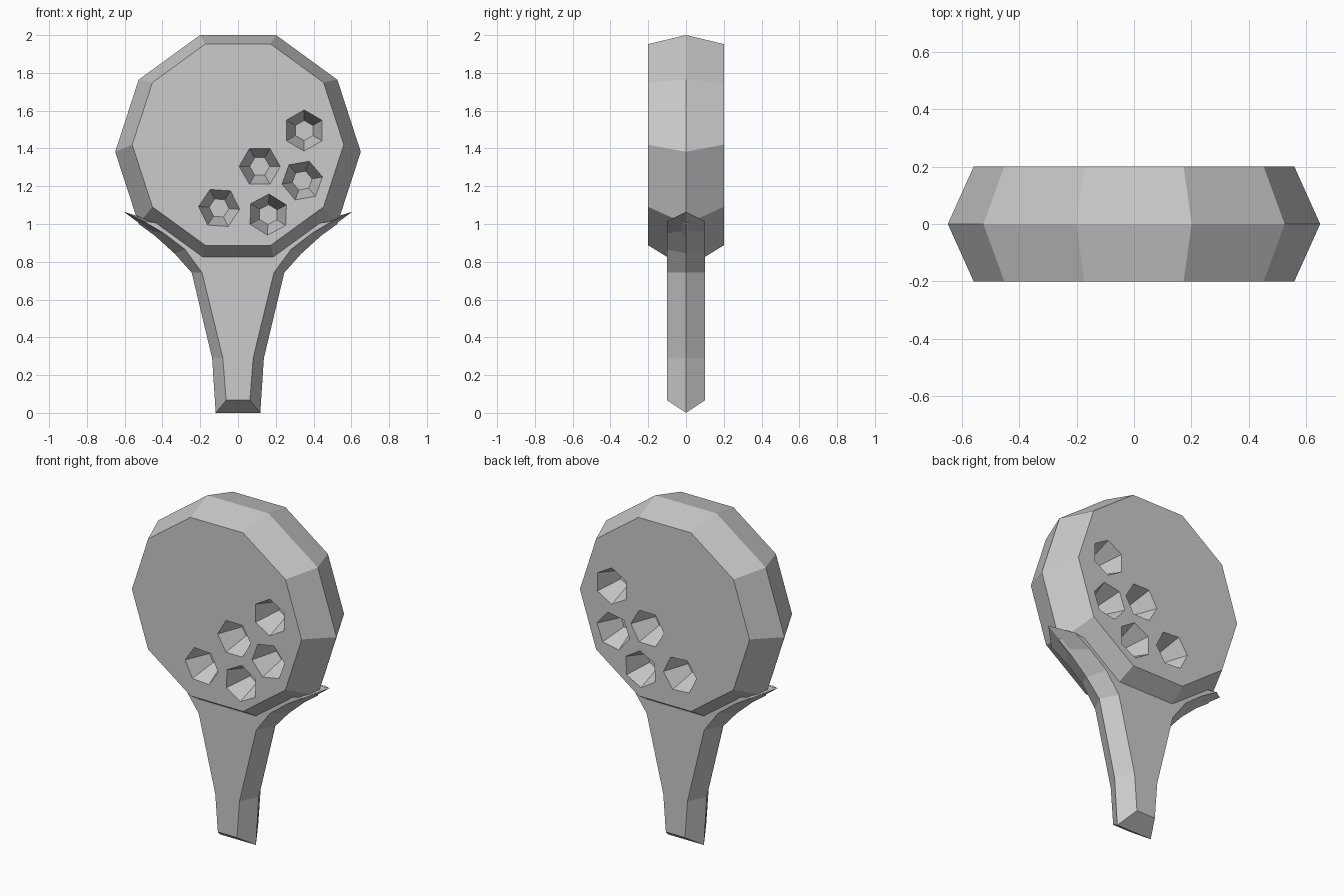
import bpy, bmesh, math

if "Cube" in bpy.data.objects:
    bpy.data.objects.remove(bpy.data.objects["Cube"])

def link(name, bm):
    bmesh.ops.recalc_face_normals(bm, faces=bm.faces)
    me = bpy.data.meshes.new(name)
    bm.to_mesh(me)
    bm.free()
    ob = bpy.data.objects.new(name, me)
    bpy.context.collection.objects.link(ob)
    return ob

def loft(bm, rings):
    """Skin (y, [(x, z), ...]) rings and cap both ends."""
    vs = [[bm.verts.new((x, y, z)) for x, z in pts] for y, pts in rings]
    n = len(vs[0])
    for a, b in zip(vs, vs[1:]):
        for i in range(n):
            j = (i + 1) % n
            bm.faces.new((a[i], a[j], b[j], b[i]))
    bm.faces.new(vs[0])
    bm.faces.new(vs[-1])

def polygon(n, r, cx, cz, turn=0):
    return [(cx + r * math.cos(turn + math.tau * i / n),
             cz + r * math.sin(turn + math.tau * i / n)) for i in range(n)]

def mirrored(half):
    return half + [(-x, z) for x, z in reversed(half) if x > 0]

# ten-sided head with a ridge round the middle
bm = bmesh.new()
face = polygon(10, 0.56, 0, 1.42)
loft(bm, [(-0.2, face), (0, polygon(10, 0.65, 0, 1.382)), (0.2, face)])
head = link("head", bm)

# tapered six-sided pits, repeated on both faces
pits = [(0.35, 1.495, 30), (0.115, 1.305, 0), (0.34, 1.23, 10),
        (-0.10, 1.085, -4), (0.16, 1.05, 28)]
bm = bmesh.new()
for x, z, deg in pits:
    t = math.radians(deg)
    for s in (-1, 1):
        loft(bm, [(s * 0.05, polygon(6, 0.053, x, z, t)),
                  (s * 0.2, polygon(6, 0.109, x, z, t)),
                  (s * 0.25, polygon(6, 0.128, x, z, t))])
cutter = link("pit_cutter", bm)
cutter.hide_render = True
mod = head.modifiers.new("pits", 'BOOLEAN')
mod.operation = 'DIFFERENCE'
mod.solver = 'EXACT'
mod.object = cutter
bpy.context.view_layer.objects.active = head
bpy.ops.object.modifier_apply(modifier=mod.name)
bpy.data.objects.remove(cutter, do_unlink=True)

# forked handle: ridge outline at y=0, narrower outline on front and back
ridge = mirrored([(0.118, 0), (0.137, 0.29), (0.245, 0.742), (0.335, 0.843),
                  (0.47, 0.965), (0.605, 1.065), (0.4, 0.985), (0, 0.87)])
side = mirrored([(0.063, 0.067), (0.08, 0.29), (0.19, 0.742), (0.28, 0.865),
                 (0.39, 0.95), (0.50, 1.015), (0.4, 1.0), (0, 0.88)])
bm = bmesh.new()
loft(bm, [(-0.1, side), (0, ridge), (0.1, side)])
handle = link("handle", bm)
